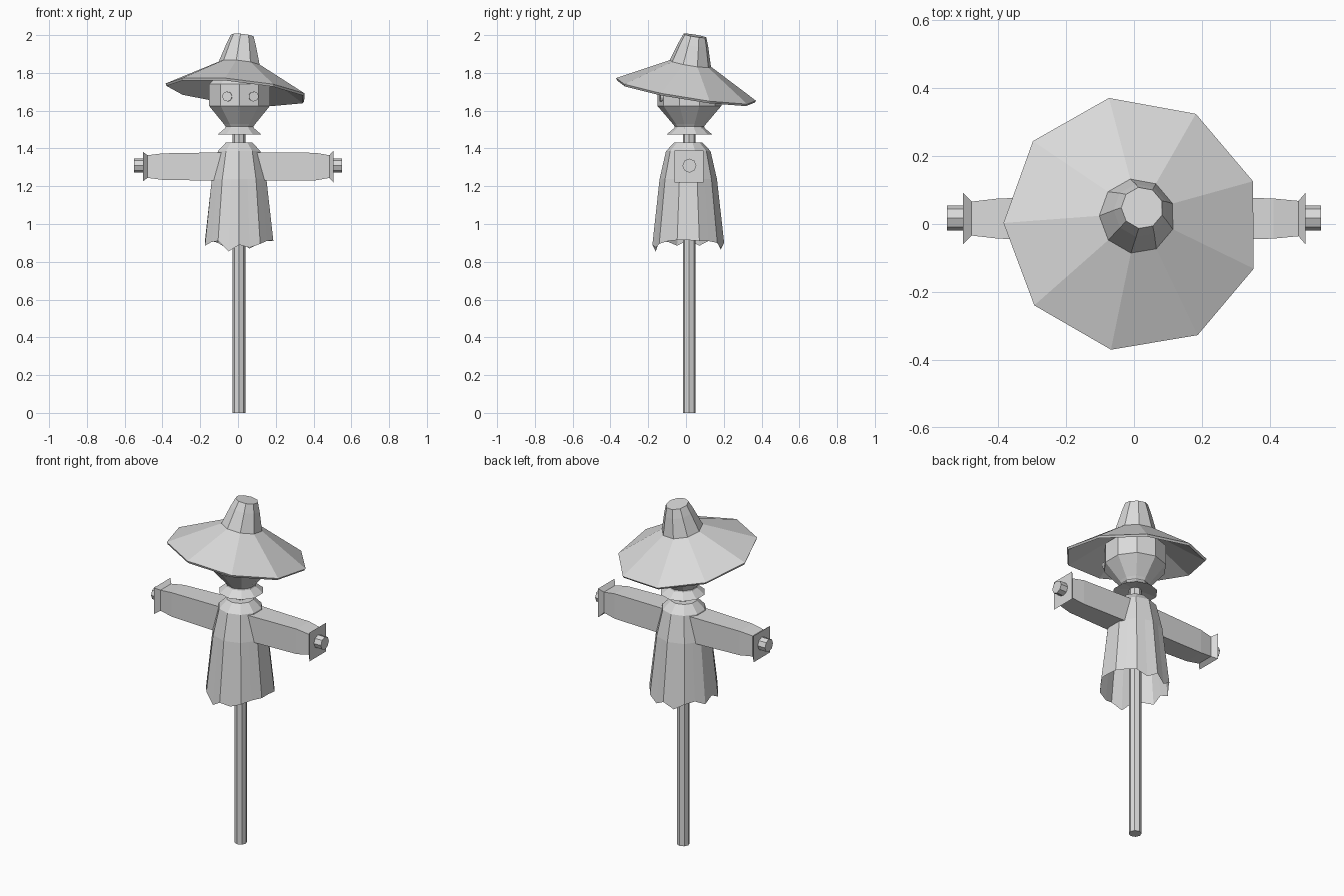
import bpy, bmesh, math
from mathutils import Vector

if "Cube" in bpy.data.objects:
    bpy.data.objects.remove(bpy.data.objects["Cube"], do_unlink=True)

grey = bpy.data.materials.new("light grey")
grey.use_nodes = True
grey.diffuse_color = (0.7, 0.7, 0.7, 1)
grey.node_tree.nodes["Principled BSDF"].inputs["Base Color"].default_value = (0.7, 0.7, 0.7, 1)


def loft(name, rings, cap_start=True, cap_end=True):
    """Skin a list of equal-length point rings with flat quads."""
    bm = bmesh.new()
    rows = [[bm.verts.new(p) for p in ring] for ring in rings]
    n = len(rows[0])
    for a, b in zip(rows, rows[1:]):
        for i in range(n):
            j = (i + 1) % n
            bm.faces.new((a[i], a[j], b[j], b[i]))
    if cap_start:
        bm.faces.new(rows[0][::-1])
    if cap_end:
        bm.faces.new(rows[-1])
    bmesh.ops.recalc_face_normals(bm, faces=bm.faces)
    mesh = bpy.data.meshes.new(name)
    bm.to_mesh(mesh)
    bm.free()
    mesh.materials.append(grey)
    ob = bpy.data.objects.new(name, mesh)
    bpy.context.collection.objects.link(ob)
    return ob


def ring(r, h, n, start, centre=(0, 0, 0), axis=(0, 0, 1)):
    """Regular polygon of radius r at height h along an axis."""
    q = Vector((0, 0, 1)).rotation_difference(Vector(axis))
    pts = []
    for i in range(n):
        a = start + math.tau * i / n
        pts.append(Vector(centre) + q @ Vector((r * math.cos(a), r * math.sin(a), h)))
    return pts


def lathe(name, profile, n, start, centre=(0, 0, 0), axis=(0, 0, 1), **caps):
    return loft(name, [ring(r, h, n, start, centre, axis) for r, h in profile], **caps)


FRONT = -math.pi / 2

# Upright post and the cross bar ends that poke out of the sleeves
lathe("post", [(0.034, 0), (0.034, 1.56)], 8, 0, (0.006, 0.017, 0))
lathe("cross_bar", [(0.037, -0.55), (0.037, 0.55)], 8, 0, (0, 0.018, 1.309), (1, 0, 0))

# Square sleeves with flared cuffs: x, half depth, half height
sections = [(-0.503, 0.076, 0.077), (-0.478, 0.050, 0.060), (-0.40, 0.059, 0.070),
            (-0.10, 0.068, 0.075), (0.10, 0.068, 0.075), (0.41, 0.059, 0.073),
            (0.484, 0.052, 0.060), (0.505, 0.076, 0.084)]
corners = [(-1, -1), (1, -1), (1, 1), (-1, 1)]
loft("sleeves", [[(x, 0.016 + sy * hy, 1.304 + sz * hz) for sy, sz in corners]
                 for x, hy, hz in sections])

# Ten-sided coat, each panel split in two so that the hem can be ragged
def coat_ring(r, z, hem=None):
    pts = ring(r, z, 10, FRONT, (0.006, 0.012, 0))
    out = []
    for i, p in enumerate(pts):
        out += [p.copy(), (p + pts[(i + 1) % 10]) / 2]
    if hem:
        for p, height in zip(out, hem):
            p.z = height
    return out


hem = [0.89, 0.875, 0.895, 0.91, 0.915, 0.915, 0.91, 0.91, 0.90, 0.87,
       0.90, 0.865, 0.90, 0.91, 0.885, 0.915, 0.885, 0.905, 0.91, 0.855]
loft("coat", [coat_ring(0.190, 0.9, hem), coat_ring(0.152, 1.237),
              coat_ring(0.118, 1.386), coat_ring(0.073, 1.432)], cap_start=False)

# Sack head, tied at the neck with a flared ruffle below
head_centre = (0.008, 0.018, 0)
lathe("head", [(0.070, 1.505), (0.088, 1.530), (0.169, 1.625), (0.169, 1.740), (0.105, 1.80)],
      10, FRONT, head_centre)
lathe("neck_ruffle", [(0.034, 1.490), (0.121, 1.474), (0.080, 1.508), (0.075, 1.525)],
      10, FRONT, head_centre)

# Button eyes
for name, x in (("left_eye", 0.082), ("right_eye", -0.056)):
    side = 1 if x > 0 else -1
    lathe(name, [(0.026, -0.012), (0.026, 0.008)], 12, 0, (x, -0.131, 1.675),
          (side * 0.2, -0.98, 0))

# Tilted nine-sided hat: hollow brim, then a tapering crown
tilt = Vector((0.10, 0.163, 1)).normalized()
hat = [(0.11, 0.125), (0.374, -0.012), (0.381, 0.0), (0.112, 0.145),
       (0.080, 0.248), (0.062, 0.296)]
lathe("hat", hat, 9, math.pi, (-0.005, 0, 1.706), tilt)
